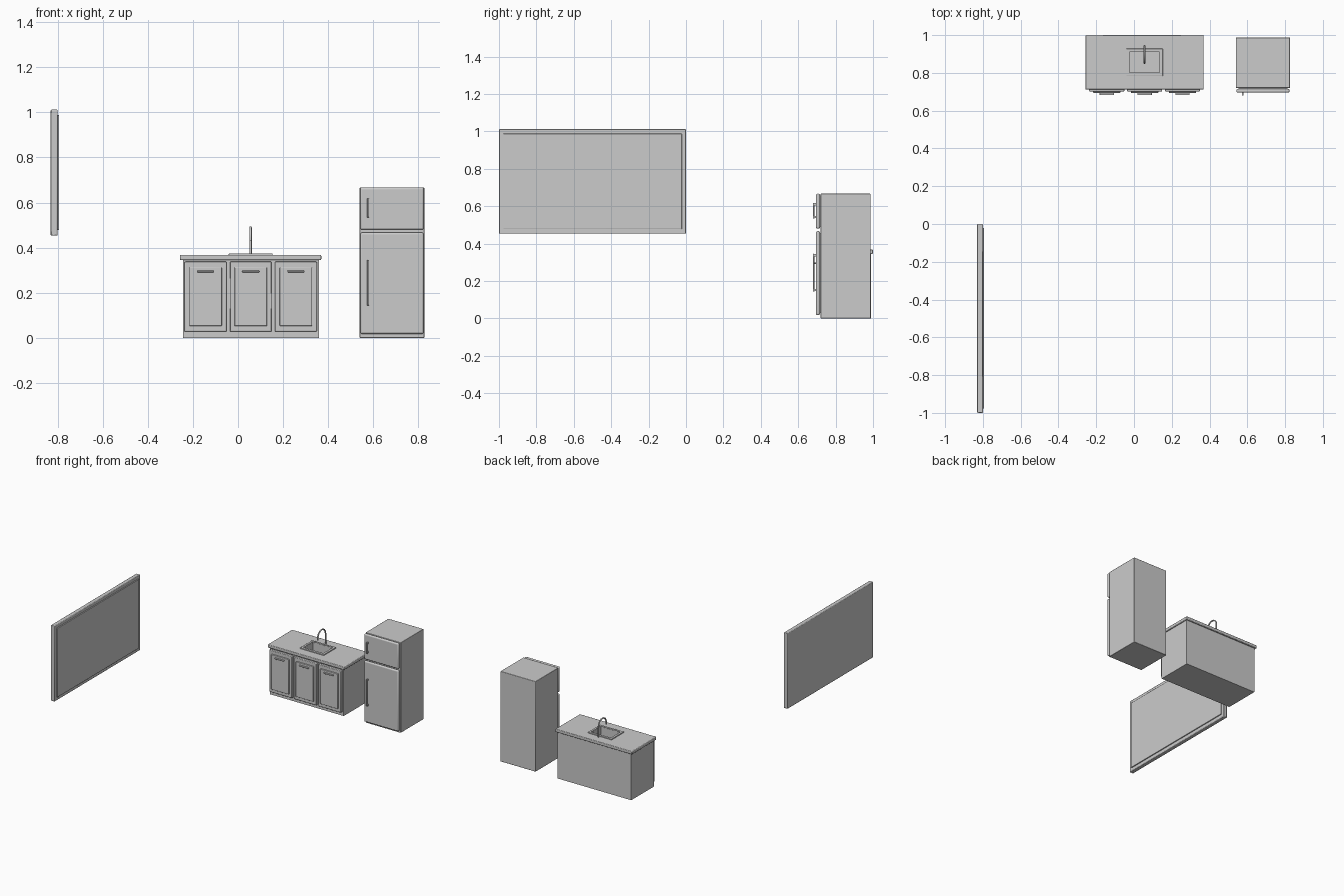
import bpy, math

if "Cube" in bpy.data.objects:
    bpy.data.objects.remove(bpy.data.objects["Cube"])


def box(name, x, y, z, bevel=0.0, segments=2):
    """Box from (min, max) ranges with optional rounded edges."""
    bpy.ops.mesh.primitive_cube_add(
        size=1, location=[(a + b) / 2 for a, b in (x, y, z)])
    ob = bpy.context.object
    ob.name = name
    ob.scale = [b - a for a, b in (x, y, z)]
    bpy.ops.object.transform_apply(location=False, rotation=False, scale=True)
    if bevel:
        mod = ob.modifiers.new("Bevel", 'BEVEL')
        mod.width = bevel
        mod.segments = segments
        bpy.ops.object.shade_smooth_by_angle(angle=math.radians(35))
    return ob


def tube(name, points, radius):
    """Round tube following a path."""
    cu = bpy.data.curves.new(name, 'CURVE')
    cu.dimensions = '3D'
    cu.bevel_depth = radius
    cu.bevel_resolution = 3
    cu.use_fill_caps = True
    sp = cu.splines.new('POLY')
    sp.points.add(len(points) - 1)
    for p, co in zip(sp.points, points):
        p.co = (*co, 1)
    sp.use_smooth = True
    ob = bpy.data.objects.new(name, cu)
    bpy.context.collection.objects.link(ob)
    return ob


def cut(target, cutter):
    """Subtract a hidden cutter from the target."""
    mod = target.modifiers.new("Cut", 'BOOLEAN')
    mod.operation = 'DIFFERENCE'
    mod.object = cutter
    cutter.hide_render = True
    cutter.hide_set(True)


# Wall screen: frame slab and raised display
box("screen_frame", (-0.83, -0.80), (-1.0, 0.0), (0.453, 1.012), 0.004)
box("screen_display", (-0.81, -0.793), (-0.977, -0.022), (0.478, 0.988), 0.002)

# Kitchen cabinet body and worktop
cabinet = box("cabinet_body", (-0.244, 0.359), (0.722, 0.988), (0.0, 0.35))
worktop = box("worktop", (-0.257, 0.369), (0.712, 1.0), (0.345, 0.368), 0.004)

# Cabinet doors with raised panels and bar handles
for i in range(3):
    x = -0.144 + i * 0.2005
    box(f"cabinet_door_{i}", (x - 0.093, x + 0.093), (0.702, 0.724),
        (0.028, 0.338), 0.004)
    box(f"door_panel_{i}", (x - 0.072, x + 0.072), (0.694, 0.71),
        (0.053, 0.313), 0.003)
    box(f"door_handle_{i}", (x - 0.038, x + 0.038), (0.682, 0.698),
        (0.291, 0.298), 0.002)

# Sink rim with recessed basin
rim = box("sink_rim", (-0.041, 0.153), (0.783, 0.928), (0.36, 0.375), 0.002)
basin = box("basin_cutter", (-0.025, 0.137), (0.800, 0.912), (0.27, 0.42))
for part in (cabinet, worktop, rim):
    cut(part, basin)
shell = box("sink_basin", (-0.027, 0.139), (0.798, 0.914), (0.262, 0.37))
cut(shell, box("basin_inner_cutter", (-0.024, 0.136), (0.801, 0.911),
               (0.268, 0.42)))

# Gooseneck tap
fx, r = 0.056, 0.045
arc = [(fx, 0.897 + r * math.cos(a), 0.445 + r * math.sin(a))
       for a in (math.pi * k / 16 for k in range(17))]
tube("tap", [(fx, 0.942, 0.366)] + arc + [(fx, 0.852, 0.43)], 0.005)

# Refrigerator body, doors and handles
box("fridge_body", (0.539, 0.826), (0.72, 0.987), (0.0, 0.667), 0.003)
for name, z, hz in (("lower", (0.018, 0.467), (0.144, 0.346)),
                    ("upper", (0.480, 0.667), (0.534, 0.618))):
    box(f"fridge_{name}_door", (0.542, 0.823), (0.695, 0.716), z, 0.008, 3)
    box(f"fridge_{name}_gasket", (0.552, 0.813), (0.71, 0.722),
        (z[0] + 0.01, z[1] - 0.01))
    box(f"fridge_{name}_handle", (0.572, 0.581), (0.679, 0.686), hz, 0.002)
    for end, c in (("bottom", hz[0] + 0.008), ("top", hz[1] - 0.008)):
        box(f"fridge_{name}_handle_{end}_post", (0.573, 0.580),
            (0.683, 0.70), (c - 0.006, c + 0.006))
